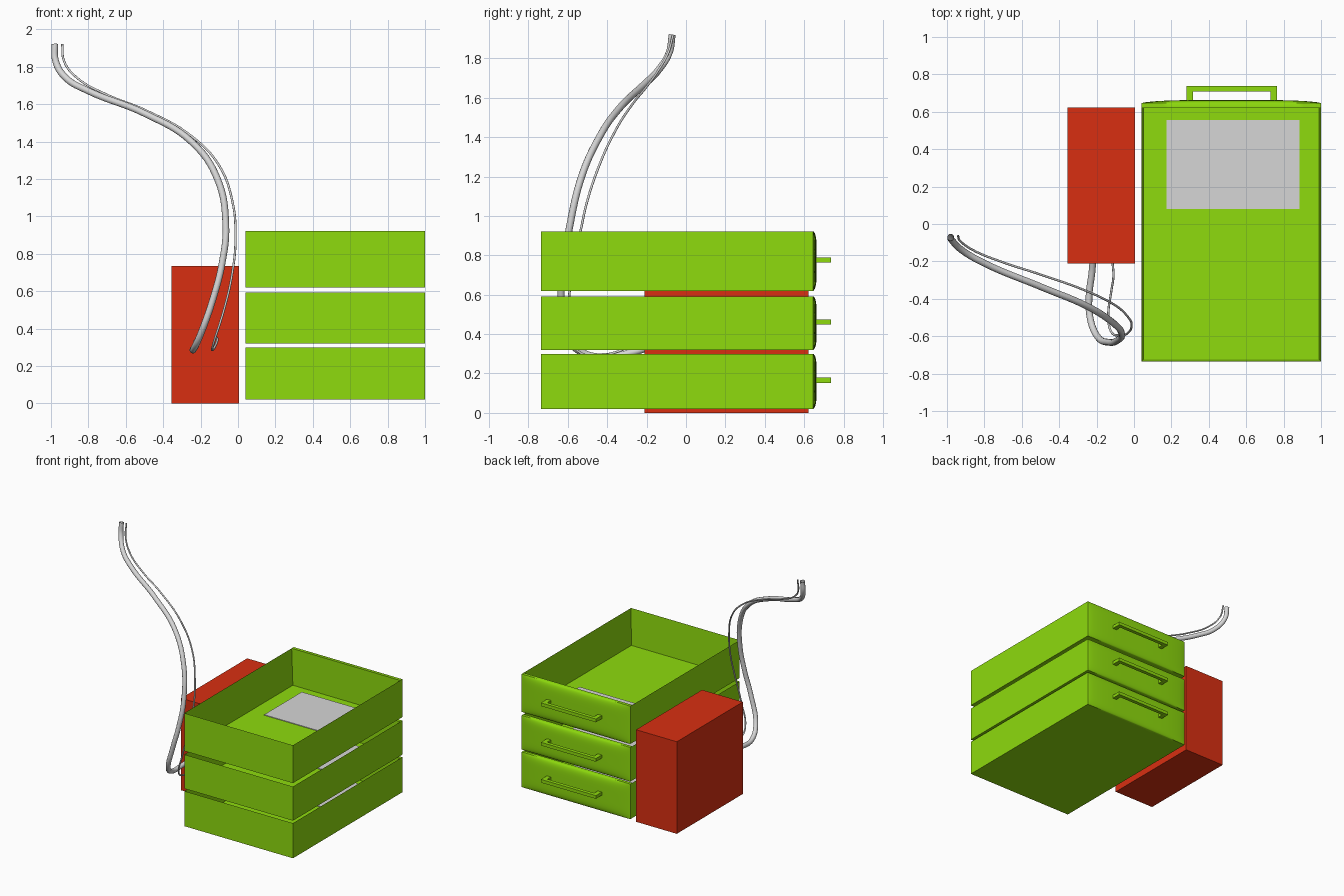
import bpy, bmesh, math
from mathutils import Vector

if "Cube" in bpy.data.objects:
    bpy.data.objects.remove(bpy.data.objects["Cube"])


def material(name, srgb):
    m = bpy.data.materials.new(name)
    lin = [(c / 255 / 12.92) if c < 11 else ((c / 255 + 0.055) / 1.055) ** 2.4 for c in srgb]
    m.diffuse_color = (*lin, 1)
    m.use_nodes = True
    m.node_tree.nodes["Principled BSDF"].inputs["Base Color"].default_value = m.diffuse_color
    return m


GREEN = material("lime green", (142, 219, 13))
RED = material("red", (217, 47, 17))
GREY = material("light grey", (214, 214, 214))


def finish(name, bm, mat):
    bmesh.ops.recalc_face_normals(bm, faces=bm.faces)
    me = bpy.data.meshes.new(name)
    bm.to_mesh(me)
    bm.free()
    me.materials.append(mat)
    ob = bpy.data.objects.new(name, me)
    bpy.context.collection.objects.link(ob)
    return ob


def add_box(bm, lo, hi):
    lo, hi = Vector(lo), Vector(hi)
    geo = bmesh.ops.create_cube(bm, size=1)
    for v in geo["verts"]:
        v.co = (lo + hi) / 2 + Vector(a * b for a, b in zip(v.co, hi - lo))
    return geo["verts"]


def box(name, lo, hi, mat):
    bm = bmesh.new()
    add_box(bm, lo, hi)
    return finish(name, bm, mat)


X0, X1, Y0, Y1 = 0.04, 1.0, -0.735, 0.62


def tray(name, z0, z1):
    # open box: inset the top face and push it down to the floor
    bm = bmesh.new()
    add_box(bm, (X0, Y0, z0), (X1, Y1 + 0.015, z1))
    top = max(bm.faces, key=lambda f: f.calc_center_median().z)
    bmesh.ops.inset_region(bm, faces=[top], thickness=0.015)
    for v in top.verts:
        v.co.z = z0 + 0.01
    finish(name, bm, GREEN)


def pillow_panel(name, z0, z1):
    # front panel with a softly bulging outer face
    bm = bmesh.new()
    n = 20
    bmesh.ops.create_grid(bm, x_segments=n, y_segments=n, size=1)
    for v in bm.verts:
        # crowd the rows towards the rim
        u, w = (math.sin(c * math.pi / 2) for c in v.co.xy)
        bulge = ((1 - u ** 4) * (1 - w ** 6)) ** 0.7 if abs(u) < 0.999 and abs(w) < 0.999 else 0
        v.co = ((X0 + X1) / 2 + u * (X1 - X0) / 2, 0.646 + 0.017 * bulge,
                (z0 + z1) / 2 + w * (z1 - z0) / 2)
    rim = [e for e in bm.edges if e.is_boundary]
    ext = bmesh.ops.extrude_edge_only(bm, edges=rim)["geom"]
    for v in ext:
        if isinstance(v, bmesh.types.BMVert):
            v.co.y = Y1
    bmesh.ops.holes_fill(bm, edges=[e for e in bm.edges if e.is_boundary], sides=0)
    ob = finish(name, bm, GREEN)
    ob.data.shade_smooth()
    ob.data.set_sharp_from_angle(angle=math.radians(40))


def handle(name, z):
    # flat bar on two posts
    bm = bmesh.new()
    h = 0.013
    add_box(bm, (0.28, 0.708, z - h), (0.765, 0.737, z + h))
    add_box(bm, (0.28, 0.65, z - h), (0.315, 0.708, z + h))
    add_box(bm, (0.73, 0.65, z - h), (0.765, 0.708, z + h))
    finish(name, bm, GREEN)


# stack of three drawers, each with a sheet on its floor
for label, z0, z1 in (("lower", 0.02, 0.30), ("middle", 0.32, 0.592), ("upper", 0.62, 0.922)):
    tray(label + "_drawer_tray", z0, z1)
    pillow_panel(label + "_drawer_front", z0, z1)
    handle(label + "_drawer_handle", (z0 + z1) / 2 + 0.006)
    box(label + "_drawer_sheet", (0.175, 0.08, z0 + 0.009), (0.885, 0.555, z0 + 0.015), GREY)

# side box
box("side_box", (-0.355, -0.21, 0), (0.005, 0.623, 0.735), RED)


def hose(name, points, radius):
    cu = bpy.data.curves.new(name, "CURVE")
    cu.dimensions = "3D"
    sp = cu.splines.new("BEZIER")
    sp.bezier_points.add(len(points) - 1)
    for bp, p in zip(sp.bezier_points, points):
        bp.co = p
        bp.handle_left_type = bp.handle_right_type = "AUTO"
    cu.bevel_depth = radius
    cu.bevel_resolution = 4
    cu.resolution_u = 8
    cu.materials.append(GREY)
    ob = bpy.data.objects.new(name, cu)
    bpy.context.collection.objects.link(ob)


# hoses rising out of the side box
hose("thick_hose", [
    (-0.98, -0.07, 1.92), (-0.975, -0.085, 1.83), (-0.92, -0.14, 1.74), (-0.8, -0.21, 1.67),
    (-0.5, -0.335, 1.55), (-0.25, -0.44, 1.4), (-0.11, -0.53, 1.2), (-0.065, -0.59, 0.95),
    (-0.085, -0.62, 0.75), (-0.13, -0.633, 0.57), (-0.2, -0.595, 0.37), (-0.235, -0.5, 0.295),
    (-0.24, -0.38, 0.288), (-0.225, -0.26, 0.31), (-0.22, -0.2, 0.33)], 0.018)
hose("thin_hose", [
    (-0.94, -0.065, 1.92), (-0.93, -0.09, 1.83), (-0.86, -0.14, 1.74), (-0.7, -0.205, 1.65),
    (-0.5, -0.27, 1.57), (-0.25, -0.36, 1.43), (-0.1, -0.435, 1.27), (-0.03, -0.5, 1.08),
    (-0.013, -0.54, 0.9), (-0.03, -0.58, 0.7), (-0.075, -0.595, 0.5), (-0.125, -0.57, 0.34),
    (-0.138, -0.5, 0.29), (-0.12, -0.35, 0.31), (-0.11, -0.28, 0.34), (-0.115, -0.2, 0.35)], 0.006)
